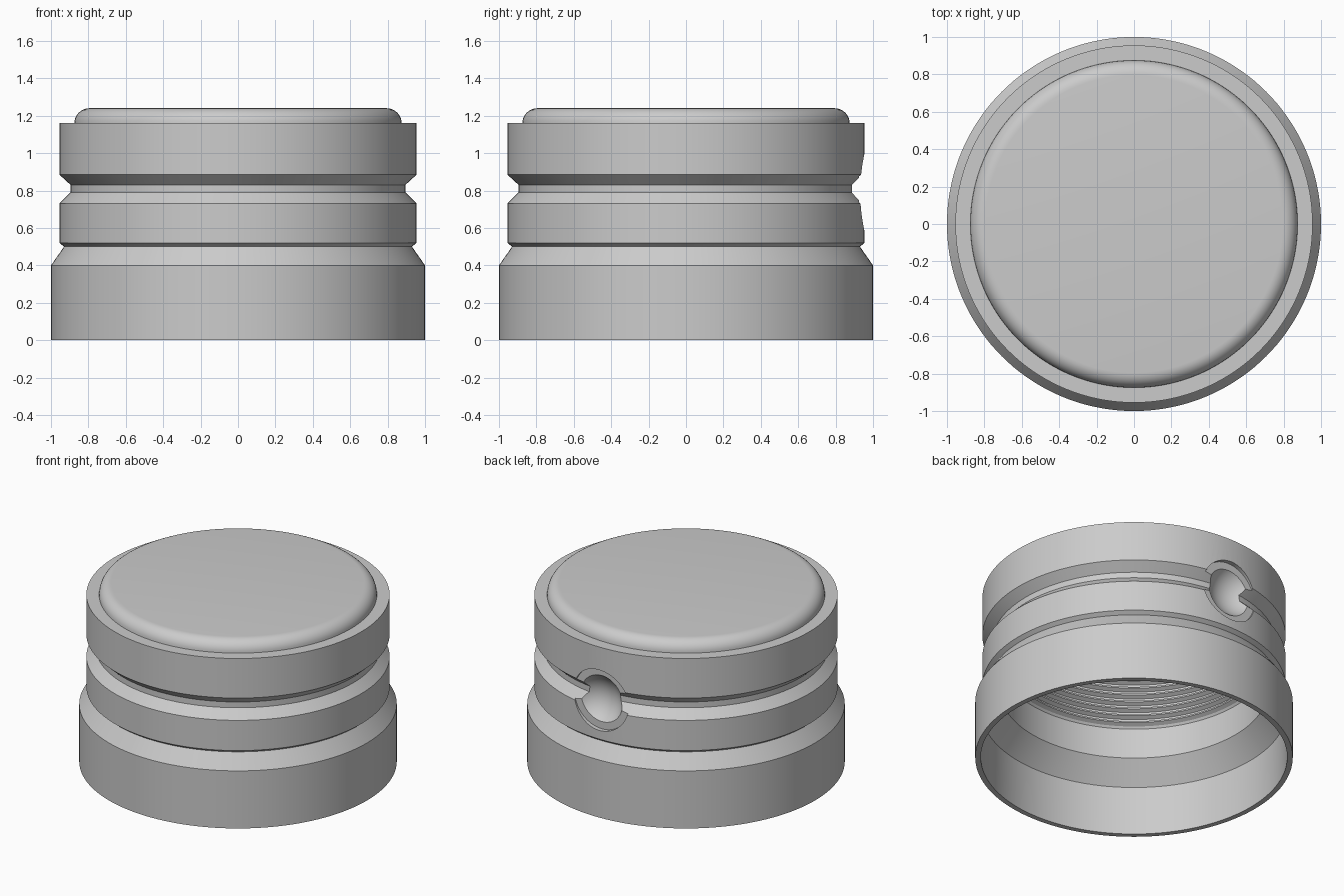
import bpy, bmesh, math
from mathutils import Matrix

cube = bpy.data.objects.get("Cube")
if cube:
    bpy.data.objects.remove(cube, do_unlink=True)

SEGMENTS = 144
grey = bpy.data.materials.new("plain_grey")
grey.use_nodes = True
colour = (0.6, 0.6, 0.6, 1)
grey.diffuse_color = colour
grey.node_tree.nodes["Principled BSDF"].inputs["Base Color"].default_value = colour


def add_object(name, bm):
    bmesh.ops.recalc_face_normals(bm, faces=bm.faces)
    mesh = bpy.data.meshes.new(name)
    bm.to_mesh(mesh)
    bm.free()
    mesh.materials.append(grey)
    obj = bpy.data.objects.new(name, mesh)
    bpy.context.collection.objects.link(obj)
    return obj


def lathe(name, profile):
    """Spin an (r, z) profile, whose ends lie on the axis, into a solid."""
    bm = bmesh.new()
    verts = [bm.verts.new((r, 0, z)) for r, z in profile]
    edges = [bm.edges.new(pair) for pair in zip(verts, verts[1:])]
    bmesh.ops.spin(bm, geom=verts + edges, cent=(0, 0, 0), axis=(0, 0, 1),
                   angle=math.tau, steps=SEGMENTS, use_duplicate=False)
    bmesh.ops.remove_doubles(bm, verts=bm.verts, dist=0.0005)
    return add_object(name, bm)


# Outer wall: skirt, two bands with a V groove between, rounded top
outer = [(0.965, 0), (1, 0), (1, 0.4), (0.93, 0.5), (0.955, 0.52),
         (0.955, 0.73), (0.895, 0.79), (0.895, 0.83), (0.955, 0.885),
         (0.955, 1.16), (0.875, 1.16)]
for i in range(1, 9):
    a = i / 8 * math.pi / 2
    outer.append((0.795 + 0.08 * math.cos(a), 1.16 + 0.08 * math.sin(a)))
outer.append((0, 1.24))

# Inner wall, from the ceiling down past the thread ridges to the skirt
inner = [(0, 1.13), (0.83, 1.13)]
for i in range(7):
    z = 1.04 - i * 0.05
    inner += [(0.83, z), (0.805, z - 0.012), (0.805, z - 0.022), (0.83, z - 0.036)]
inner += [(0.84, 0.69), (0.84, 0.48), (0.96, 0.335)]

cap = lathe("cap_body", list(reversed(outer)) + list(reversed(inner)))

# Cutters for the round recess at the back: shallow counterbore and bowl
bm = bmesh.new()
bmesh.ops.create_cone(bm, cap_ends=True, segments=64, radius1=0.21, radius2=0.21,
                      depth=0.2, matrix=Matrix.Translation((0, 1.025, 0.79))
                      @ Matrix.Rotation(math.pi / 2, 4, "X"))
counterbore = add_object("counterbore_cutter", bm)
bm = bmesh.new()
bmesh.ops.create_uvsphere(bm, u_segments=64, v_segments=32, radius=0.2,
                          matrix=Matrix.Translation((0, 1.045, 0.79))
                          @ Matrix.Rotation(math.pi / 2, 4, "X"))
bowl = add_object("bowl_cutter", bm)

bpy.context.view_layer.objects.active = cap
for cutter in (counterbore, bowl):
    cutter.hide_render = True
    mod = cap.modifiers.new("recess", "BOOLEAN")
    mod.operation = "DIFFERENCE"
    mod.solver = "EXACT"
    mod.object = cutter
    bpy.ops.object.modifier_apply(modifier=mod.name)
    bpy.data.objects.remove(cutter, do_unlink=True)

# Smooth shading with crisp edges
bpy.ops.object.select_all(action="DESELECT")
cap.select_set(True)
bpy.ops.object.shade_smooth_by_angle(angle=math.radians(25))
